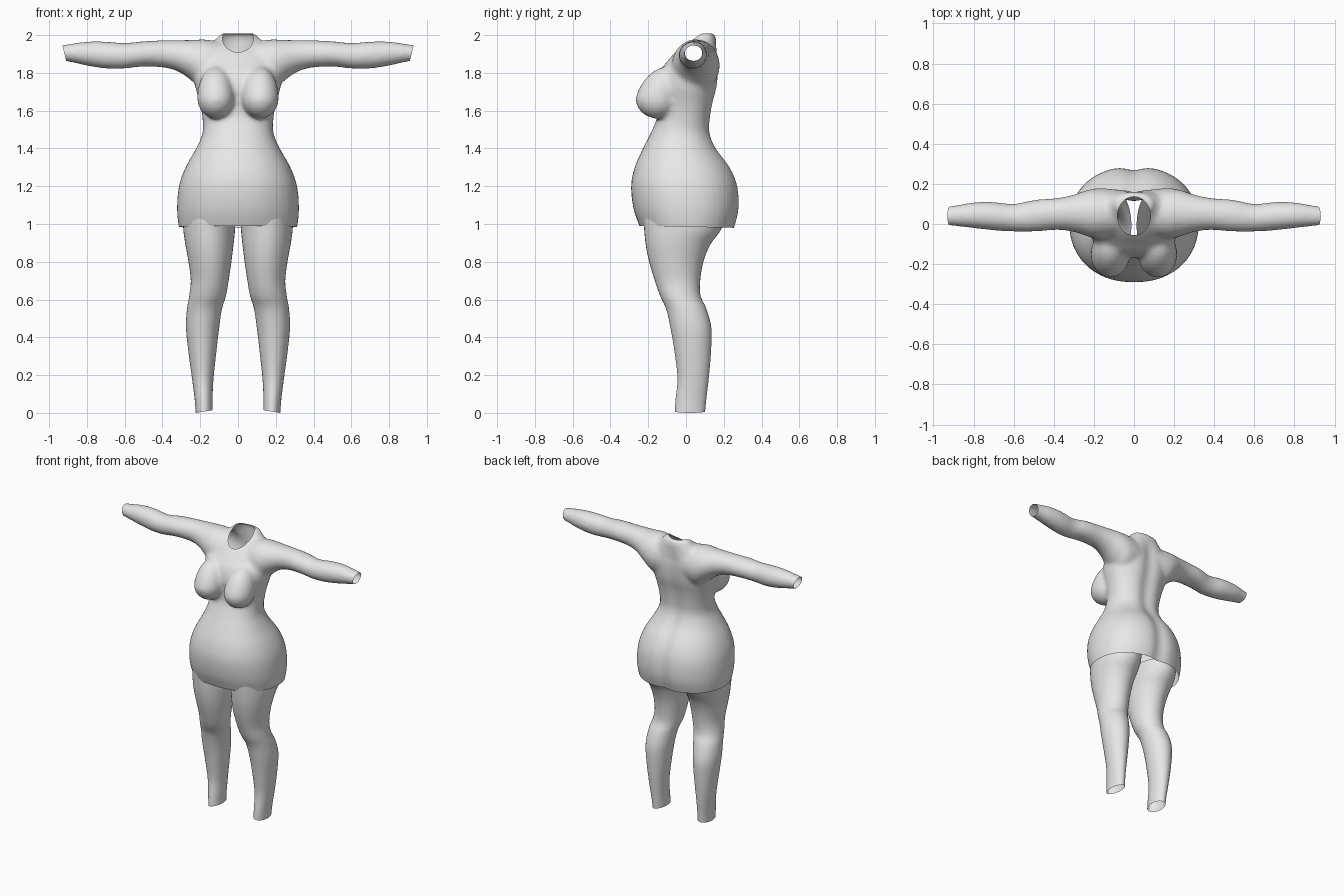
import bpy
import bmesh
from math import cos, sin, pi, exp, copysign
from mathutils import Vector

cube = bpy.data.objects.get("Cube")
if cube:
    bpy.data.objects.remove(cube, do_unlink=True)

# One plain grey fabric
grey = bpy.data.materials.new("light grey fabric")
grey.use_nodes = True
colour = (0.8, 0.8, 0.8, 1)
grey.diffuse_color = colour
grey.node_tree.nodes["Principled BSDF"].inputs["Base Color"].default_value = colour


def catmull(rows, steps=5):
    """Smoothly interpolate between the section rows."""
    out = []
    for i in range(len(rows) - 1):
        p0, p1 = rows[max(i - 1, 0)], rows[i]
        p2, p3 = rows[i + 1], rows[min(i + 2, len(rows) - 1)]
        for s in range(steps):
            t = s / steps
            out.append([b + t * ((c - a) / 2 + t * (a - 2.5 * b + 2 * c - d / 2
                        + t * (1.5 * (b - c) + (d - a) / 2)))
                        for a, b, c, d in zip(p0, p1, p2, p3)])
    return out + [rows[-1]]


def tube(bm, rows, place, power=2.0, sides=40):
    """Closed loft; each row is (position, low a, high a, low b, high b)."""
    rings = []
    for t, a0, a1, b0, b1 in catmull(rows):
        ring = []
        for k in range(sides):
            c, s = cos(2 * pi * k / sides), sin(2 * pi * k / sides)
            u = copysign(abs(c) ** (2 / power), c)
            v = copysign(abs(s) ** (2 / power), s)
            a = (a0 + a1) / 2 + u * (a1 - a0) / 2
            b = (b0 + b1) / 2 + v * (b1 - b0) / 2
            ring.append(bm.verts.new(place(t, a, b)))
        rings.append(ring)
    faces = [bm.faces.new(rings[0]), bm.faces.new(rings[-1])]
    for lower, upper in zip(rings, rings[1:]):
        for k in range(sides):
            n = (k + 1) % sides
            faces.append(bm.faces.new((lower[k], lower[n], upper[n], upper[k])))
    bmesh.ops.recalc_face_normals(bm, faces=faces)


def slice_off(bm, point, normal):
    """Remove everything beyond a plane and leave the edge open."""
    bmesh.ops.bisect_plane(bm, geom=bm.verts[:] + bm.edges[:] + bm.faces[:],
                           plane_co=Vector(point), plane_no=Vector(normal),
                           clear_outer=True)


def make_object(name, bm):
    mesh = bpy.data.meshes.new(name)
    for face in bm.faces:
        face.smooth = True
    bm.to_mesh(mesh)
    bm.free()
    mesh.materials.clear()
    mesh.materials.append(grey)
    obj = bpy.data.objects.new(name, mesh)
    bpy.context.collection.objects.link(obj)
    return obj


# Leggings: height, inner x, outer x, front y, back y
leg_rows = [
    (1.10, 0.012, 0.29, -0.23, 0.22),
    (0.98, 0.015, 0.29, -0.222, 0.19),
    (0.89, 0.024, 0.278, -0.213, 0.128),
    (0.80, 0.035, 0.262, -0.195, 0.092),
    (0.70, 0.05, 0.25, -0.165, 0.075),
    (0.62, 0.064, 0.258, -0.137, 0.077),
    (0.55, 0.085, 0.27, -0.105, 0.108),
    (0.45, 0.1, 0.275, -0.082, 0.134),
    (0.32, 0.115, 0.262, -0.06, 0.132),
    (0.18, 0.13, 0.243, -0.045, 0.12),
    (0.06, 0.135, 0.228, -0.056, 0.106),
    (-0.06, 0.133, 0.22, -0.062, 0.095),
]
for side, name in ((1, "left_legging"), (-1, "right_legging")):
    bm = bmesh.new()
    tube(bm, leg_rows, lambda t, a, b: (side * a, b, t))
    slice_off(bm, (side * 0.225, 0, 0), (-side * 0.015, 0, -0.095))
    slice_off(bm, (0, 0, 1.06), (0, 0, 1))
    make_object(name, bm)

# Dress body: height, half width, front y, back y
body_rows = [
    (0.90, 0.295, -0.215, 0.23),
    (0.98, 0.313, -0.243, 0.262),
    (1.08, 0.323, -0.278, 0.286),
    (1.20, 0.313, -0.291, 0.28),
    (1.30, 0.278, -0.272, 0.24),
    (1.40, 0.222, -0.228, 0.168),
    (1.48, 0.188, -0.188, 0.136),
    (1.56, 0.188, -0.155, 0.137),
    (1.64, 0.203, -0.155, 0.15),
    (1.72, 0.225, -0.168, 0.17),
    (1.80, 0.235, -0.148, 0.178),
    (1.86, 0.22, -0.1, 0.177),
    (1.91, 0.19, -0.056, 0.17),
    (1.96, 0.14, 0.0, 0.162),
    (1.99, 0.105, 0.035, 0.156),
    (2.01, 0.095, 0.055, 0.152),
]
dress_bm = bmesh.new()
tube(dress_bm, [(z, -w, w, f, b) for z, w, f, b in body_rows],
     lambda t, a, b: (a, b, t), power=2.2)

# Sleeves: distance out, front y, back y, bottom z, top z
sleeve_rows = [
    (0.05, -0.06, 0.17, 1.72, 1.955),
    (0.17, -0.075, 0.178, 1.70, 1.977),
    (0.23, -0.062, 0.17, 1.745, 1.975),
    (0.30, -0.04, 0.147, 1.798, 1.974),
    (0.38, -0.03, 0.13, 1.826, 1.973),
    (0.50, -0.038, 0.12, 1.833, 1.968),
    (0.60, -0.038, 0.1, 1.823, 1.958),
    (0.70, -0.032, 0.11, 1.823, 1.966),
    (0.80, -0.021, 0.108, 1.838, 1.966),
    (0.91, -0.009, 0.09, 1.862, 1.95),
    (1.00, -0.005, 0.082, 1.875, 1.935),
]
for side in (1, -1):
    tube(dress_bm, sleeve_rows, lambda t, a, b: (side * t, a, b))
    # Bust
    bust = bmesh.ops.create_uvsphere(dress_bm, u_segments=32, v_segments=20, radius=1)
    for v in bust["verts"]:
        x, y, z = v.co
        lift = max(z, 0)
        v.co = (side * 0.118 + x * 0.098, -0.152 + y * 0.116 + lift * 0.045,
                1.665 + z * 0.107 + lift * 0.06)
    bmesh.ops.recalc_face_normals(dress_bm, faces=dress_bm.faces[:])
blank = make_object("dress_blank", dress_bm)

# Round neck cutter
NECK_Y, NECK_RX, NECK_RY = 0.04, 0.082, 0.096
neck_bm = bmesh.new()
bmesh.ops.create_cone(neck_bm, cap_ends=True, segments=64, radius1=1, radius2=1, depth=0.4)
for v in neck_bm.verts:
    v.co = (v.co.x * NECK_RX, NECK_Y + v.co.y * NECK_RY, v.co.z + 2.07)
cutter = make_object("neck_cutter", neck_bm)
cutter.hide_render = True

# Blend the dress parts into one skin
remesh = blank.modifiers.new("blend", 'REMESH')
remesh.mode = 'VOXEL'
remesh.voxel_size = 0.011
smooth = blank.modifiers.new("soften", 'SMOOTH')
smooth.factor = 0.5
smooth.iterations = 14
cut = blank.modifiers.new("neck", 'BOOLEAN')
cut.operation = 'DIFFERENCE'
cut.solver = 'EXACT'
cut.object = cutter
bpy.context.view_layer.update()
skin = blank.evaluated_get(bpy.context.evaluated_depsgraph_get())
bm = bmesh.new()
bm.from_mesh(skin.to_mesh())
skin.to_mesh_clear()
for helper in (blank, cutter):
    bpy.data.objects.remove(helper, do_unlink=True)


# Open the neck, cuffs and hem
def in_neck(face):
    p = face.calc_center_median()
    return p.z > 1.8 and (p.x / NECK_RX) ** 2 + ((p.y - NECK_Y) / NECK_RY) ** 2 < 1.0005


bmesh.ops.delete(bm, geom=[f for f in bm.faces if in_neck(f)], context='FACES')
for side in (1, -1):
    slice_off(bm, (side * 0.93, 0, 1.945), (side * 0.08, 0, -0.02))
slice_off(bm, (0, 0, 0.985), (0, -0.02, -1))

# Soft groove down the middle of the back
for v in bm.verts:
    fade = min(max(v.co.y / 0.1, 0), 1) * min(max((1.97 - v.co.z) / 0.1, 0), 1)
    v.co.y -= 0.018 * fade * exp(-(v.co.x / 0.055) ** 2)
for f in bm.faces:
    f.material_index = 0
make_object("dress", bm)
